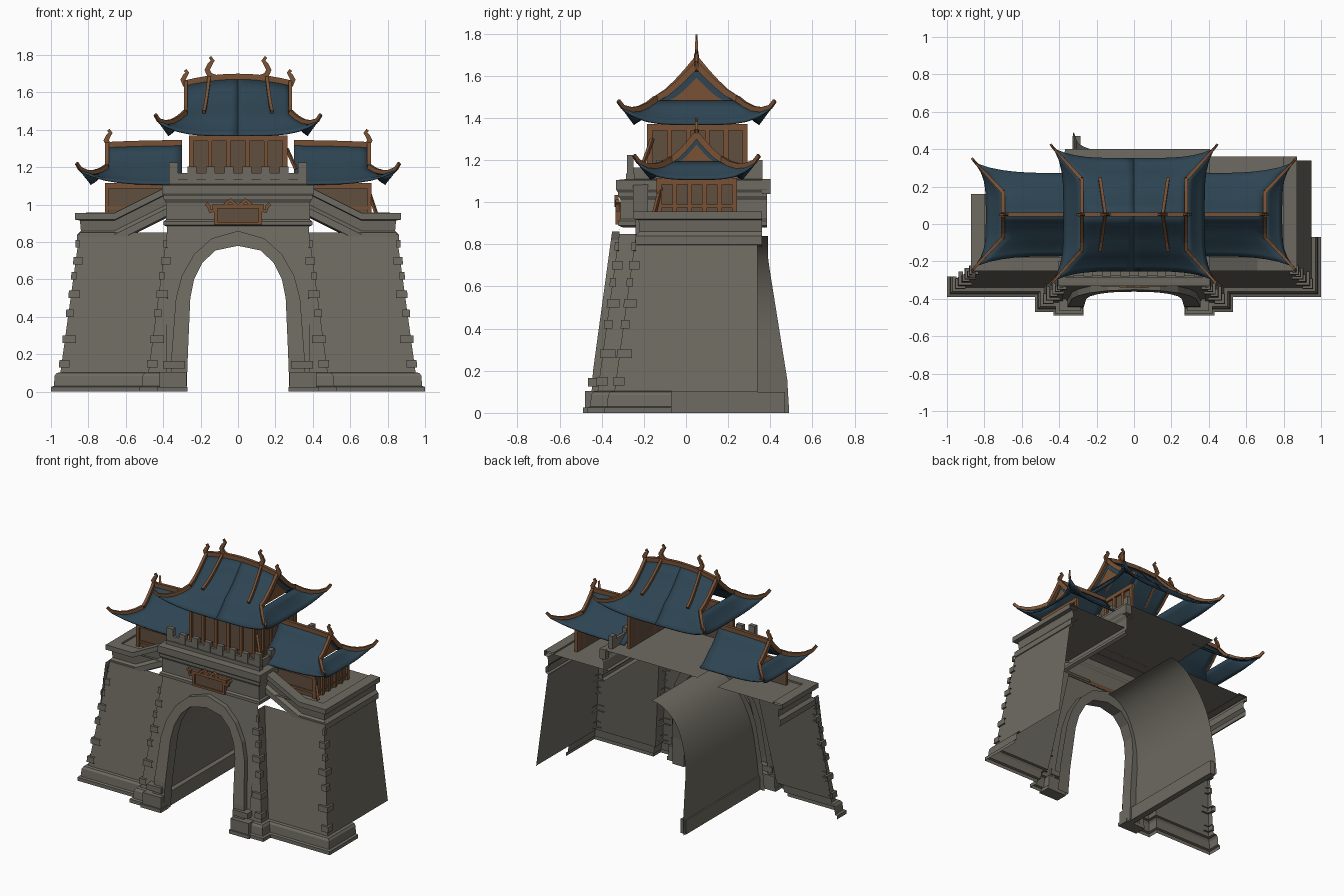
import bpy, math
from mathutils import Vector as V

if "Cube" in bpy.data.objects:
    bpy.data.objects.remove(bpy.data.objects["Cube"])

def material(name, rgb):
    m = bpy.data.materials.new(name)
    m.diffuse_color = (*rgb, 1)
    m.use_nodes = True
    m.node_tree.nodes["Principled BSDF"].inputs["Base Color"].default_value = m.diffuse_color
    return m

STONE = material("grey stone", (.155, .146, .12))
TILE = material("blue roof tile", (.026, .058, .085))
WOOD = material("orange wood", (.19, .083, .035))
PANEL = material("brown panel", (.12, .078, .05))

def mk(name, verts, faces, mat, smooth=False):
    me = bpy.data.meshes.new(name)
    me.from_pydata([tuple(v) for v in verts], [], faces)
    me.materials.append(mat)
    for p in me.polygons:
        p.use_smooth = smooth
    ob = bpy.data.objects.new(name, me)
    bpy.context.collection.objects.link(ob)
    return ob

def grid(name, rows, mat, smooth=False):
    n = len(rows[0])
    fs = [(i*n+j, i*n+j+1, (i+1)*n+j+1, (i+1)*n+j) for i in range(len(rows)-1) for j in range(n-1)]
    return mk(name, [p for r in rows for p in r], fs, mat, smooth)

def box(name, x0, x1, y0, y1, z0, z1, mat):
    vs = [(x, y, z) for x in (x0, x1) for y in (y0, y1) for z in (z0, z1)]
    fs = [(0, 1, 3, 2), (4, 6, 7, 5), (0, 4, 5, 1), (2, 3, 7, 6), (0, 2, 6, 4), (1, 5, 7, 3)]
    return mk(name, vs, fs, mat)

def sweep(name, path, prof, sx=1, mat=STONE):
    """Moulding: profile (outward offset, z) carried along a mitred plan path (x, y, rise)."""
    pts = [V(p[:2]) for p in path]
    ns = []
    for a, b in zip(pts, pts[1:]):
        d = (b-a).normalized()
        ns.append(V((d.y, -d.x)))
    rows = []
    for i, p in enumerate(pts):
        a, b = ns[max(i-1, 0)], ns[min(i, len(ns)-1)]
        m = (a+b) / (1+a.dot(b))
        dz = path[i][2] if len(path[i]) > 2 else 0
        rows.append([(sx*(p.x+m.x*o), p.y+m.y*o, z+dz) for o, z in prof])
    return grid(name, rows, mat)

def tube(name, pts, w, h, side=None, mat=WOOD, taper=1.0):
    """Rectangular bar along a path lying in one vertical plane."""
    pts = [V(p) for p in pts]
    d = pts[-1]-pts[0]
    s = V(side) if side else V((-d.y, d.x, 0)).normalized()
    vs, fs, n = [], [], len(pts)
    for i, p in enumerate(pts):
        t = (pts[min(i+1, n-1)]-pts[max(i-1, 0)]).normalized()
        u = t.cross(s)
        k = 1+(taper-1)*i/(n-1)
        vs += [p+s*a*w*k/2+u*b*h*k/2 for a, b in ((-1, -1), (1, -1), (1, 1), (-1, 1))]
        if i:
            fs += [(4*i-4+j, 4*i-4+(j+1) % 4, 4*i+(j+1) % 4, 4*i+j) for j in range(4)]
    return mk(name, vs, fs+[(0, 1, 2, 3), tuple(range(4*n-4, 4*n))], mat)

SLOPE = .137  # batter of the walls
def yf(z):
    return -.42+max(z-.1, 0)*SLOPE

# Arch outlines (right half, bottom to crown)
INNER = [(.275, 0), (.268, .2), (.255, .5), (.235, .6), (.19, .69), (.12, .755), (0, .78)]
OUTER = [(.365, 0), (.355, .2), (.332, .5), (.30, .62), (.235, .735), (.14, .82), (0, .86)]

# Stone walls, plinths, quoins and cornices of each half
for sx, sd in ((1, "right"), (-1, "left")):
    wall = [(.38, -.42), (.48, -.42), (.48, -.34), (.95, -.34)]
    back = [(.95, .34)] if sx > 0 else [(.95, -.29)]
    sweep(sd+"_wall", wall+back, [(0, .1), (-.75*SLOPE, .85)], sx)
    base = wall+([(.95, -.07)] if sx > 0 else [(.95, -.28)])
    sweep(sd+"_plinth", base, [(.05, 0), (.05, .025), (.035, .03), (.03, .085), (.02, .1), (0, .103)], sx)
    face = [(x, yf(z), z) for x, z in OUTER]+[(0, yf(.9), .9), (.38, yf(.9), .9), (.38, yf(.1), .1), (.38, yf(0), 0)]
    mk(sd+"_arch_wall", [(sx*x, y, z) for x, y, z in face], [tuple(range(len(face)))], STONE)
    rows = []
    for (xi, zi), (xo, zo) in zip(INNER, OUTER):
        rows.append([(sx*xo, yf(zo), zo), (sx*xo, yf(zo)-.035, zo), (sx*xi, yf(zi)-.035, zi), (sx*xi, yf(zi)+.05, zi),
                     (sx*xo, yf(zo)+.05, zo)])
    grid(sd+"_arch_surround", rows, STONE)
    for x0, x1, y0, z0, z1 in ((.27, .43, -.49, 0, .025), (.275, .42, -.48, .025, .105), (.283, .40, -.465, .125, .165)):
        box(sd+"_arch_foot", *sorted((sx*x0, sx*x1)), y0, -.40, z0, z1, STONE)
    for i, z in enumerate((.13, .26, .40, .50, .60, .68, .77)):
        b = -(z+.02-.1)*SLOPE
        l = .07 if i % 2 else .045
        prof = [(b-.01, z-.001), (b+.014, z), (b+.012, z+.04), (b-.01, z+.041)]
        for cx, cy in ((.95, -.34), (.48, -.42)):
            sweep(sd+"_quoin", [(cx-l+b*.6, cy), (cx, cy), (cx, cy+l-b*.6)], prof, sx)
    sweep(sd+"_wing_cornice", [(.38, -.24, .14), (.66, -.24, 0), (.86, -.24, 0), (.86, .36 if sx > 0 else .16, 0)],
          [(-.02, .79), (0, .80), (0, .84), (-.02, .86), (-.015, .915), (.012, .92), (.012, .955), (-.06, .957), (-.06, .94)], sx)
    yb = .36 if sx > 0 else .16
    mk(sd+"_wing_terrace", [(sx*.36, -.24, .945), (sx*.86, -.24, .945), (sx*.86, yb, .945), (sx*.36, yb, .945)],
       [(0, 1, 2, 3)], STONE)

# Tunnel vault: only its left half continues to the back
rows = []
N = 12
for i in range(N+3):
    if i < 3:
        x, z = -.325+.008*i, .16*i
    else:
        a = math.pi/2*(i-2)/N
        x, z = -.309*math.cos(a), .32+.52*math.sin(a)
    rows.append([(x, yf(z)+.04, z), (x, max(.39, .49-max(z-.1, 0)*.16), z)])
grid("tunnel_vault", rows, STONE, True)
box("tunnel_plinth", -.33, -.285, -.40, .47, 0, .1, STONE)

# Centre block cornice, terrace and balustrade
sweep("centre_cornice", [(-.385, -.2), (-.385, -.31), (.385, -.31), (.385, .385)],
      [(-.01, .88), (.012, .89), (.012, .91), (0, .92), (0, 1.01), (.012, 1.03), (.012, 1.045), (.022, 1.06), (.022, 1.105), (-.03, 1.11)])
mk("centre_terrace", [(-.385, -.31, 1.108), (.385, -.31, 1.108), (.4, .4, 1.108), (-.37, .4, 1.108)], [(0, 1, 2, 3)], STONE)
box("side_cornice_end", .36, .405, .36, .40, 1.04, 1.11, STONE)
box("balustrade_foot", -.37, .37, -.285, -.245, 1.105, 1.135, STONE)
box("balustrade_wall", -.355, .355, -.275, -.255, 1.135, 1.17, STONE)
for i in range(8):
    x = -.345+i*.69/7
    box("balustrade_merlon", x-.024, x+.024, -.28, -.25, 1.13, 1.225 if i in (0, 7) else 1.205, STONE)
box("side_balustrade", .335, .355, -.25, .35, 1.105, 1.165, STONE)
for y in (-.12, .03, .18, .34):
    box("side_merlon", .33, .36, y-.022, y+.022, 1.11, 1.20, STONE)

# Sign board with carved frame
box("sign_panel", -.12, .12, -.325, -.31, .90, .985, PANEL)
box("sign_bottom_rail", -.125, .125, -.335, -.31, .893, .908, WOOD)
box("sign_top_rail", -.14, .14, -.335, -.31, .98, 1.0, WOOD)
for s in (1, -1):
    box("sign_side_rail", *sorted((s*.11, s*.128)), -.335, -.31, .895, .99, WOOD)
    tube("sign_horn", [(s*.11, -.325, .975), (s*.15, -.325, .965), (s*.155, -.325, .99), (s*.17, -.325, 1.005)], .02, .02, (0, 1, 0))
    tube("sign_scroll", [(s*.07, -.33, 1.0), (s*.04, -.33, 1.025), (s*.0, -.33, .985)], .018, .02, (0, 1, 0))

# Timber halls: front wall, plus a side wall on the right-hand sides
def hall(name, x0, x1, y0, y1, z0, z1, nx, ny, side_x=None):
    box(name+"_front_panel", x0, x1, y0, y0+.008, z0, z1, PANEL)
    box(name+"_front_beam", x0-.01, x1+.01, y0-.015, y0+.01, z1-.03, z1, WOOD)
    box(name+"_front_rail", x0, x1, y0-.008, y0, z0+.03, z0+.045, WOOD)
    for i in range(nx+1):
        x = x0+(x1-x0)*i/nx
        box(name+"_post", x-.011, x+.011, y0-.014, y0+.008, z0, z1, WOOD)
    if side_x:
        box(name+"_side_panel", side_x-.008, side_x, y0, y1, z0, z1, PANEL)
        box(name+"_side_beam", side_x-.01, side_x+.015, y0-.01, y1+.01, z1-.03, z1, WOOD)
        box(name+"_side_rail", side_x, side_x+.008, y0, y1, z0+.03, z0+.045, WOOD)
        for i in range(ny+1):
            y = y0+(y1-y0)*i/ny
            box(name+"_side_post", side_x-.008, side_x+.014, y-.011, y+.011, z0, z1, WOOD)

hall("main_hall", -.25, .25, -.17, .28, 1.108, 1.37, 5, 5, .25)
hall("right_hall", .36, .70, -.125, .23, .945, 1.115, 1, 5, .70)
hall("left_hall", -.70, -.36, -.125, .23, .945, 1.115, 1, 5)
tube("main_brace", [(.26, -.16, 1.30), (.31, -.2, 1.19)], .015, .015)
tube("right_brace", [(.70, -.12, 1.07), (.74, -.15, .95)], .015, .015)

# Curved hip-and-gable roofs, built as halves
YC = .05
def half_roof(name, sg, xin, xg, xe, zr, zg, ze, dg, de, push, lift, sag):
    def upper(f, s, r):
        z = zg+(zr-zg)*(1-r)**1.25-sag*s*s*(1-r)
        return V((sg*(xin+(xg-xin)*s), YC+f*dg*r, z))
    def height(s, t):
        return ze+(zg-ze)*(1-t)**1.3+lift*t*t*s**4
    def lower(f, s, t):
        x = xin+(xg+t*(xe-xg+push)-xin)*s
        return V((sg*x, YC+f*(dg+t*(de-dg)+push*t*s**4), height(s, t)))
    cols = [j/8 for j in range(9)]
    shells = []
    for f in (-1, 1):
        rows = [[upper(f, s, r/4) for s in cols] for r in range(5)]
        rows += [[lower(f, s, t/4) for s in cols] for t in range(1, 5)]
        shells.append(grid(name+"_slope", rows, TILE, True))
        up = V((0, 0, .012))
        tube(name+"_verge_ridge", [upper(f, 1, r/4)+up for r in range(5)], .02, .03, (1, 0, 0))
        hip = [lower(f, 1, t/4)+up for t in range(5)]
        hip.append(hip[-1]+V((sg*.018, f*.022, .03)))
        tube(name+"_hip_ridge", hip, .02, .03, taper=.6)
        if xin == 0:
            tube(name+"_descending_ridge", [upper(f, .55+.1*r/4, r/4)+up for r in range(5)], .017, .03, (1, 0, 0))
    skirt = [[(sg*(xg+t/4*(xe-xg)+push*t/4*s**4), YC+s*(dg+t/4*(de-dg+push)), height(s, t/4))
              for s in [j/6-1 for j in range(13)]] for t in range(5)]
    shells.append(grid(name+"_skirt", skirt, TILE, True))
    for ob in shells:
        m = ob.modifiers.new("thickness", "SOLIDIFY")
        m.thickness, m.offset = .01, 0
    if sg > 0:  # timber gable, right ends only
        tri = [upper(-1, 1, r/4) for r in range(4, 0, -1)]+[upper(1, 1, r/4) for r in range(5)]
        gx = V((-.012, 0, 0))
        mk(name+"_gable", [p+gx for p in tri], [tuple(range(len(tri)))], TILE)
        c = V((xg, YC, zg+.008))
        mk(name+"_gable_panel", [c+(p-c)*.68+V((-.006, 0, 0)) for p in tri], [tuple(range(len(tri)))], WOOD)
    tube(name+"_top_ridge", [upper(1, s, 0)+V((0, 0, .01)) for s in cols], .022, .03, (0, 1, 0))

def horn(name, x, z, sg, h):
    pts = [(-.25, -.15), (.1, 0), (.25, .3), (.1, .6), (-.05, .8), (.1, 1)]
    tube(name, [(sg*(x+a*h), YC, z+b*h) for a, b in pts], .02, .036, (0, 1, 0), taper=.45)

for sg in (1, -1):
    half_roof("main_roof", sg, 0, .28, .375, 1.675, 1.48, 1.37, .19, .30, .05, .07, .035)
    half_roof("wing_roof", sg, .30, .70, .79, 1.32, 1.19, 1.11, .12, .22, .055, .07, .01)
    horn("main_ridge_horn", .14, 1.69, sg, .10)
    horn("gable_horn", .275, 1.645, sg, .075)
    horn("wing_ridge_horn", .685, 1.32, sg, .08)
